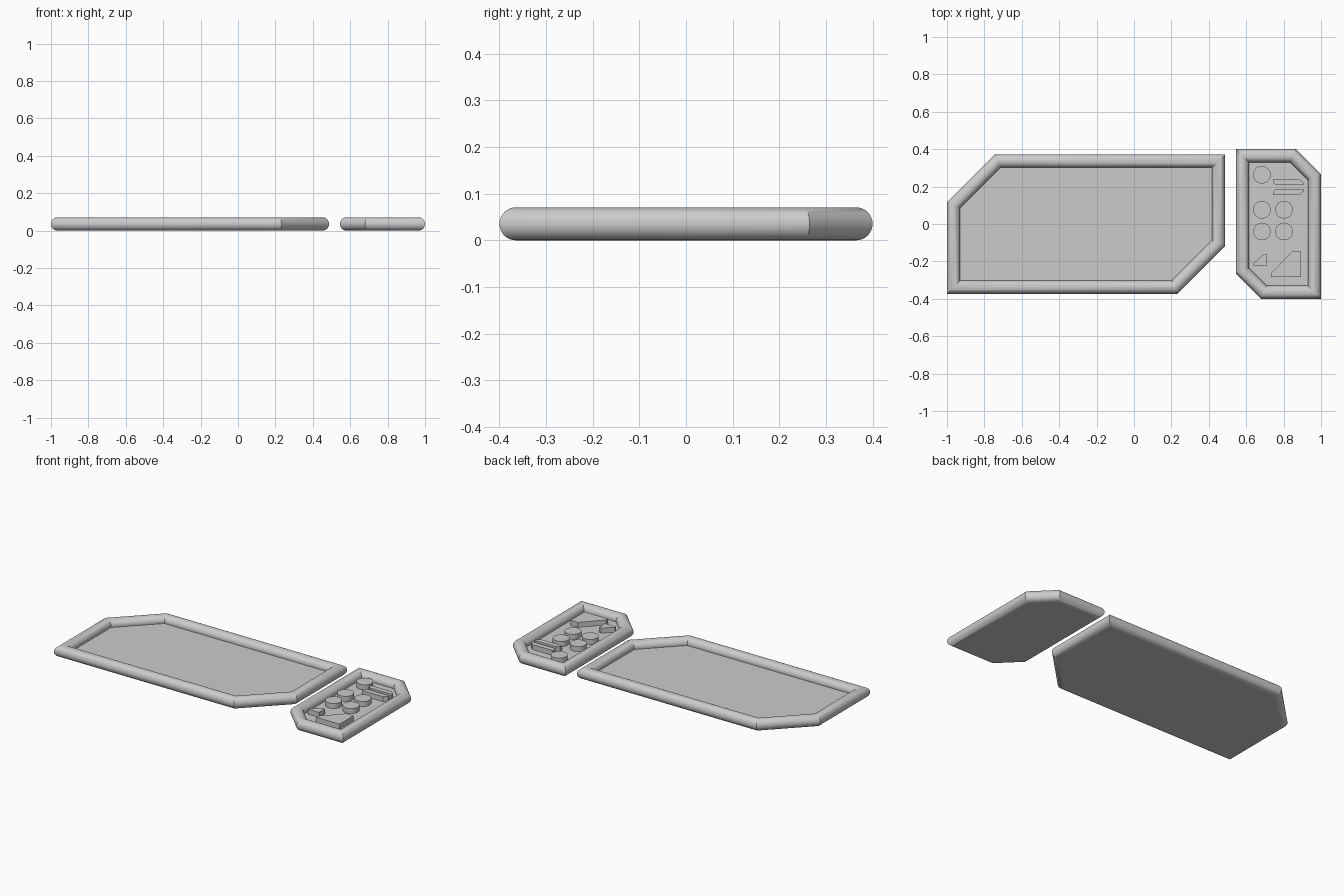
import bpy, bmesh, math
from mathutils import Vector

if "Cube" in bpy.data.objects:
    bpy.data.objects.remove(bpy.data.objects["Cube"])

R = 0.0354           # frame tube radius
FLOOR_TOP = 0.029
BUTTON_TOP = 0.06


def finish(bm, name, smooth):
    bmesh.ops.recalc_face_normals(bm, faces=bm.faces)
    mesh = bpy.data.meshes.new(name)
    bm.to_mesh(mesh)
    bm.free()
    ob = bpy.data.objects.new(name, mesh)
    bpy.context.collection.objects.link(ob)
    if smooth:
        bpy.ops.object.select_all(action='DESELECT')
        ob.select_set(True)
        bpy.context.view_layer.objects.active = ob
        bpy.ops.object.shade_smooth_by_angle(angle=math.radians(25))


def prism(name, pts, z0, z1, smooth=False):
    bm = bmesh.new()
    low, high = ([bm.verts.new((x, y, z)) for x, y in pts] for z in (z0, z1))
    bm.faces.new(low)
    bm.faces.new(high)
    for i in range(len(pts)):
        j = (i + 1) % len(pts)
        bm.faces.new((low[i], low[j], high[j], high[i]))
    finish(bm, name, smooth)


def mitres(pts):
    # inward mitre vector per corner of a clockwise outline
    out = []
    n = len(pts)
    for i in range(n):
        a, b, c = (Vector(pts[(i + k) % n]) for k in (-1, 0, 1))
        d1, d2 = (b - a).normalized(), (c - b).normalized()
        n1, n2 = Vector((d1.y, -d1.x)), Vector((d2.y, -d2.x))
        out.append((n1 + n2) / (1 + n1.dot(n2)))
    return out


def tray(name, outline, seg=32):
    # round mitred frame around a floor plate
    ms = mitres(outline)
    centre = [Vector(p) + m * R for p, m in zip(outline, ms)]
    bm = bmesh.new()
    rings = []
    for p, m in zip(centre, ms):
        ring = []
        for k in range(seg):
            t = 2 * math.pi * k / seg
            q = p + m * R * math.cos(t)
            ring.append(bm.verts.new((q.x, q.y, R + R * math.sin(t))))
        rings.append(ring)
    for i in range(len(rings)):
        a, b = rings[i], rings[(i + 1) % len(rings)]
        for k in range(seg):
            j = (k + 1) % seg
            bm.faces.new((a[k], a[j], b[j], b[k]))
    finish(bm, name + "_frame", True)
    prism(name + "_floor", [tuple(p) for p in centre], 0.0, FLOOR_TOP)


def key(name, pts):
    prism(name, [(x + 0.004, y - 0.004) for x, y in pts], 0.02, BUTTON_TOP)


# Large tray and small control tray, clockwise outer outlines
tray("screen", [(-1, 0.115), (-0.743, 0.372), (0.487, 0.372),
                (0.487, -0.118), (0.232, -0.373), (-1, -0.373)])
tray("control", [(0.545, -0.265), (0.545, 0.4), (0.865, 0.4),
                 (1.0, 0.265), (1.0, -0.4), (0.68, -0.4)])

# Round buttons
spots = [(0.684, 0.263)] + [(x, y) for x in (0.684, 0.802) for y in (0.076, -0.04)]
for i, (x, y) in enumerate(spots):
    ring = [(x + 0.047 * math.cos(2 * math.pi * k / 32),
             y + 0.047 * math.sin(2 * math.pi * k / 32)) for k in range(32)]
    prism(f"round_button_{i + 1}", ring, 0.02, BUTTON_TOP, True)

# Pair of mirrored slim keys
slim = [(0.738, 0.243), (0.88, 0.243), (0.903, 0.224),
        (0.903, 0.212), (0.755, 0.212), (0.738, 0.226)]
key("upper_key", slim)
key("lower_key", [(x, 0.402 - y) for x, y in slim])

# Wedge-shaped keys
key("small_wedge_key", [(0.632, -0.219), (0.706, -0.219), (0.706, -0.158),
                        (0.69, -0.158), (0.632, -0.208)])
key("large_wedge_key", [(0.729, -0.28), (0.89, -0.28), (0.89, -0.143),
                        (0.84, -0.143), (0.729, -0.26)])
